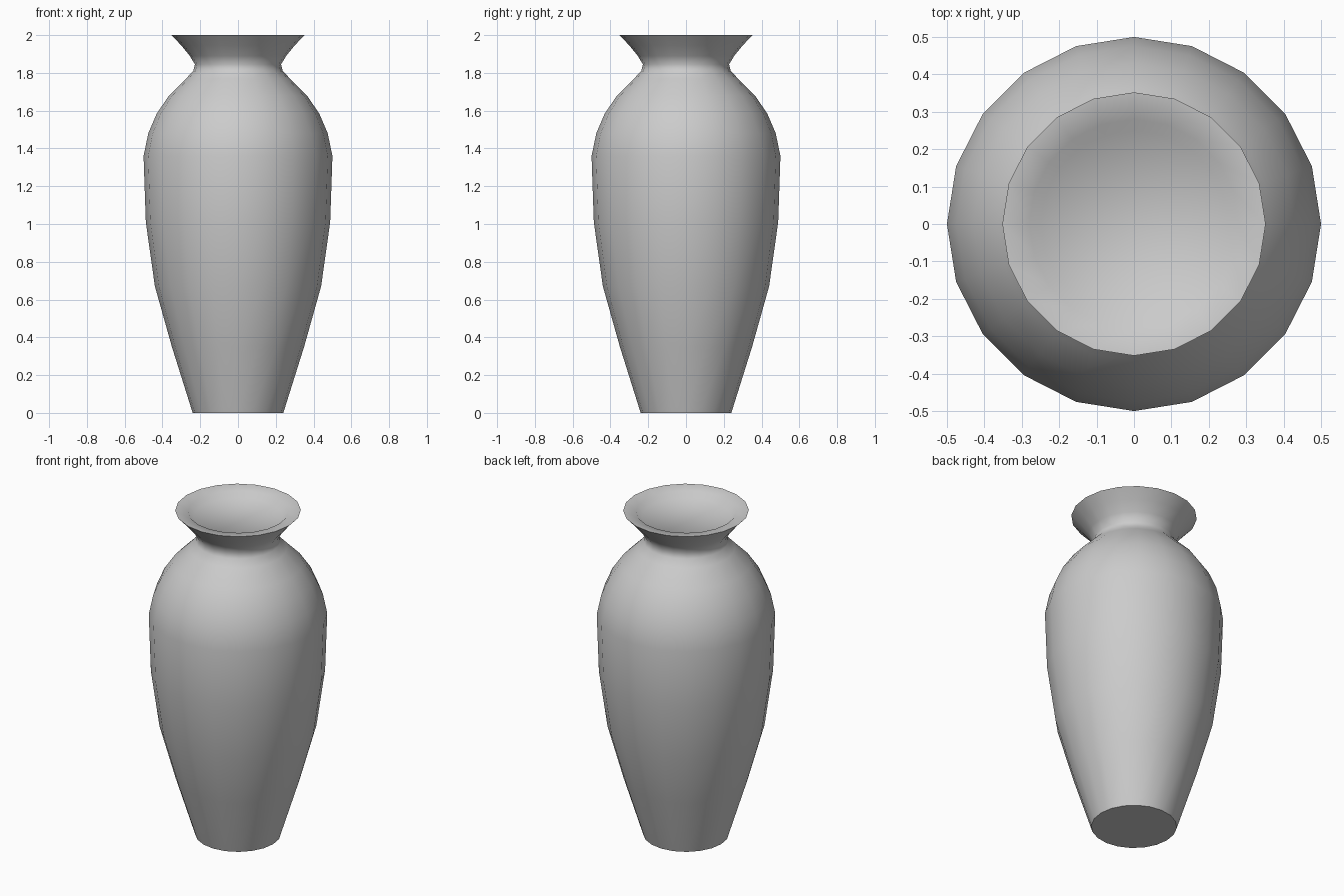
import bpy, bmesh
from math import cos, sin, radians, pi

if "Cube" in bpy.data.objects:
    bpy.data.objects.remove(bpy.data.objects["Cube"])

SIDES = 20

# Outer profile from foot to rim, then over the lip to the recessed top (radius, height)
profile = [
    (0.24, 0.00), (0.35, 0.35), (0.44, 0.67), (0.488, 1.01), (0.50, 1.36),
    (0.475, 1.48), (0.43, 1.585), (0.365, 1.68), (0.275, 1.77), (0.237, 1.81),
    (0.228, 1.845), (0.255, 1.89), (0.30, 1.945), (0.352, 2.00),
    (0.28, 1.99), (0.25, 1.96),
]

# Vase body: stacked rings bridged with quads
bm = bmesh.new()
rings = [[bm.verts.new((r * cos(2 * pi * i / SIDES), r * sin(2 * pi * i / SIDES), z))
          for i in range(SIDES)] for r, z in profile]
for low, high in zip(rings, rings[1:]):
    for i in range(SIDES):
        j = (i + 1) % SIDES
        bm.faces.new((low[i], low[j], high[j], high[i]))

# Flat foot and recessed disc inside the lip
bm.faces.new(rings[0][::-1])
bm.faces.new(rings[-1])

mesh = bpy.data.meshes.new("vase")
bm.to_mesh(mesh)
bm.free()
vase = bpy.data.objects.new("vase", mesh)
bpy.context.collection.objects.link(vase)

# Smooth body with crisp foot and rim edges
bpy.context.view_layer.objects.active = vase
vase.select_set(True)
bpy.ops.object.shade_smooth_by_angle(angle=radians(65))
